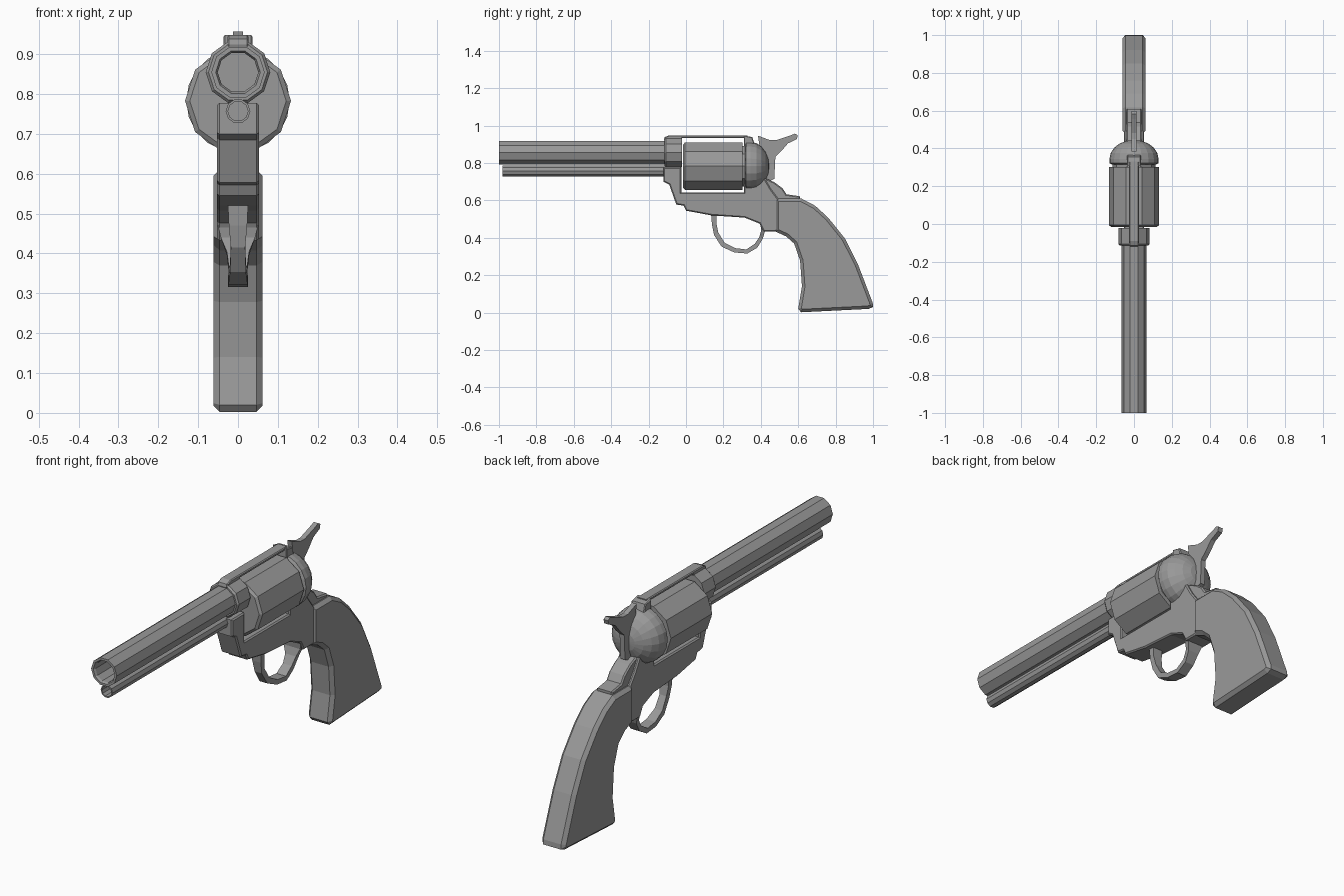
import bpy, bmesh, math

cube = bpy.data.objects.get("Cube")
if cube:
    bpy.data.objects.remove(cube, do_unlink=True)

GREY = (0.32, 0.32, 0.32, 1)
steel = bpy.data.materials.new("plain grey")
steel.use_nodes = True
steel.diffuse_color = GREY
steel.node_tree.nodes["Principled BSDF"].inputs["Base Color"].default_value = GREY


def finish(name, bm):
    bmesh.ops.recalc_face_normals(bm, faces=bm.faces)
    mesh = bpy.data.meshes.new(name)
    bm.to_mesh(mesh)
    bm.free()
    mesh.materials.append(steel)
    obj = bpy.data.objects.new(name, mesh)
    bpy.context.collection.objects.link(obj)
    return obj


def slab(name, outline, half, bevel=0.0):
    """Side outline of (y, z) points, thickened across x, with bevelled rims."""
    bm = bmesh.new()
    left = [bm.verts.new((half, y, z)) for y, z in outline]
    right = [bm.verts.new((-half, y, z)) for y, z in outline]
    bm.faces.new(left)
    bm.faces.new(right[::-1])
    n = len(outline)
    for i in range(n):
        j = (i + 1) % n
        bm.faces.new((left[i], right[i], right[j], left[j]))
    bmesh.ops.recalc_face_normals(bm, faces=bm.faces)
    if bevel:
        rims = [e for e in bm.edges if e.verts[0].co.x == e.verts[1].co.x]
        bmesh.ops.bevel(bm, geom=rims, offset=bevel, segments=1,
                        affect='EDGES', profile=0.5)
    return finish(name, bm)


def turned(name, profile, z, sides):
    """Profile of (y, radius) points turned about a lengthwise axis at height z."""
    bm = bmesh.new()
    rings = []
    for y, r in profile:
        if r == 0:
            rings.append([bm.verts.new((0, y, z))] * sides)
        else:
            rings.append([bm.verts.new((r * math.cos(a), y, z + r * math.sin(a)))
                          for a in (math.tau * k / sides for k in range(sides))])
    for a, b in zip(rings, rings[1:]):
        for k in range(sides):
            m = (k + 1) % sides
            bm.faces.new(dict.fromkeys((a[k], a[m], b[m], b[k])))
    return finish(name, bm)


# Barrel with an open bore, and the collar where it meets the frame
turned("barrel", [(-0.5, 0), (-0.5, 0.051), (-0.99, 0.051), (-1.0, 0.056),
                  (-1.0, 0.067), (-0.08, 0.067), (-0.08, 0)], 0.855, 10)
turned("barrel_collar", [(-0.115, 0), (-0.115, 0.074), (-0.107, 0.081),
                         (-0.022, 0.081), (-0.022, 0)], 0.855, 10)

# Ejector tube under the barrel
turned("ejector_tube", [(-0.9, 0), (-0.9, 0.025), (-0.98, 0.025), (-0.98, 0.031),
                        (-0.08, 0.031), (-0.08, 0)], 0.757, 10)

# Cylinder with a narrow rear neck, and the domed shield behind it
turned("cylinder", [(-0.015, 0), (-0.015, 0.121), (-0.006, 0.133), (0.302, 0.133),
                    (0.302, 0.113), (0.33, 0.113), (0.33, 0)], 0.783, 10)
dome = [(0.315, 0), (0.315, 0.118), (0.322, 0.13), (0.345, 0.13)]
dome += [(0.345 + 0.1 * math.sin(t), 0.13 * math.cos(t))
         for t in (math.pi / 2 * k / 5 for k in range(1, 5))] + [(0.445, 0)]
turned("recoil_shield", dome, 0.783, 20)

# Frame below and in front of the cylinder
slab("frame", [(-0.12, 0.778), (-0.12, 0.70), (-0.09, 0.685), (-0.052, 0.578),
               (-0.013, 0.572), (0.0, 0.545), (0.136, 0.52), (0.313, 0.508),
               (0.393, 0.476), (0.415, 0.433), (0.473, 0.433), (0.50, 0.44),
               (0.50, 0.60), (0.455, 0.66), (0.42, 0.72), (0.31, 0.72),
               (0.31, 0.642), (-0.025, 0.642), (-0.025, 0.778)], 0.053, 0.006)

# Neck joining the frame to the grip
slab("frame_neck", [(0.38, 0.73), (0.44, 0.712), (0.473, 0.697), (0.516, 0.665),
                    (0.537, 0.633), (0.61, 0.622), (0.61, 0.57), (0.38, 0.57)],
     0.041, 0.006)

# Strap over the cylinder and the rear sight block
slab("top_strap", [(-0.118, 0.925), (-0.115, 0.938), (-0.09, 0.948), (0.33, 0.948),
                   (0.33, 0.933), (-0.02, 0.933), (-0.03, 0.90), (-0.11, 0.90)],
     0.026, 0.004)
slab("rear_sight", [(0.31, 0.87), (0.31, 0.948), (0.355, 0.938), (0.368, 0.895),
                    (0.35, 0.87)], 0.037, 0.004)

# Hammer with its curved spur
slab("hammer", [(0.385, 0.946), (0.45, 0.922), (0.482, 0.922), (0.555, 0.946),
                (0.582, 0.957), (0.598, 0.948), (0.592, 0.927), (0.545, 0.905),
                (0.508, 0.862), (0.478, 0.834), (0.472, 0.715), (0.44, 0.70),
                (0.40, 0.72), (0.40, 0.85), (0.393, 0.89)], 0.012)

# Grip with broad bevels
slab("grip", [(0.479, 0.61), (0.617, 0.61), (0.69, 0.572), (0.76, 0.508),
              (0.85, 0.396), (0.92, 0.257), (0.998, 0.053), (1.0, 0.03),
              (0.975, 0.02), (0.615, 0.002), (0.60, 0.02), (0.62, 0.14),
              (0.61, 0.278), (0.578, 0.37), (0.535, 0.408), (0.479, 0.433)],
     0.062, 0.016)

# Trigger guard: outer y, z, inner y, z, half width at each station
stations = [(0.133, 0.54, 0.165, 0.54, 0.026), (0.139, 0.47, 0.163, 0.475, 0.023),
            (0.15, 0.415, 0.172, 0.43, 0.018), (0.19, 0.353, 0.205, 0.375, 0.02),
            (0.258, 0.322, 0.262, 0.345, 0.024), (0.328, 0.316, 0.322, 0.338, 0.025),
            (0.382, 0.348, 0.368, 0.368, 0.023), (0.41, 0.395, 0.392, 0.405, 0.028),
            (0.424, 0.44, 0.402, 0.44, 0.043), (0.43, 0.47, 0.398, 0.47, 0.05)]
bm = bmesh.new()
loops = [[bm.verts.new(c) for c in ((w, oy, oz), (-w, oy, oz), (-w, iy, iz), (w, iy, iz))]
         for oy, oz, iy, iz, w in stations]
for a, b in zip(loops, loops[1:]):
    for k in range(4):
        m = (k + 1) % 4
        bm.faces.new((a[k], a[m], b[m], b[k]))
bm.faces.new(loops[0])
bm.faces.new(loops[-1])
finish("trigger_guard", bm)
